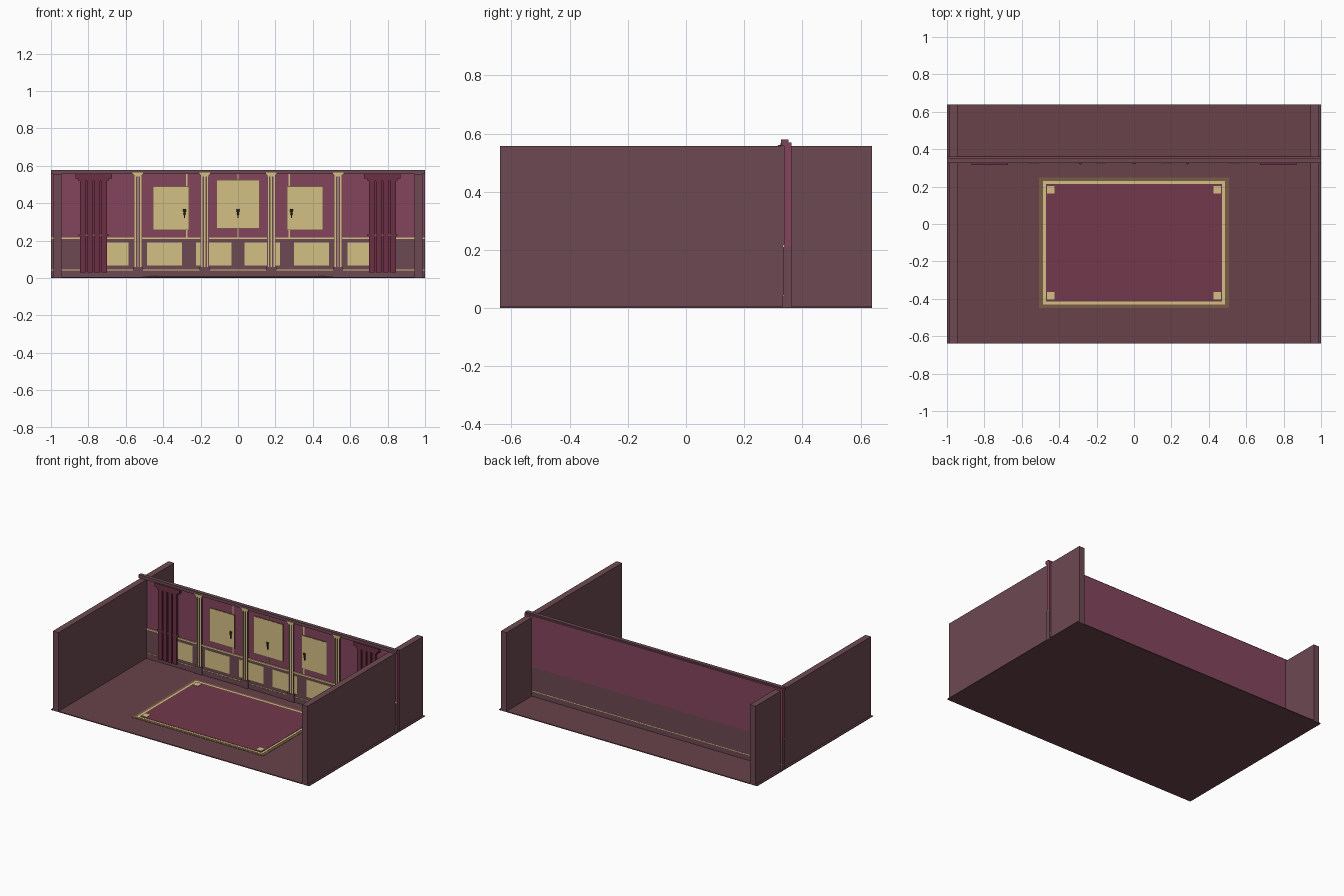
import bpy, bmesh

if "Cube" in bpy.data.objects:
    bpy.data.objects.remove(bpy.data.objects["Cube"])

def mat(name, r, g, b):
    m = bpy.data.materials.new(name)
    m.diffuse_color = (r, g, b, 1)
    m.use_nodes = True
    m.node_tree.nodes["Principled BSDF"].inputs["Base Color"].default_value = m.diffuse_color
    return m

GOLD = mat("gold", .66, .53, .23)
OLIVE = mat("dull_gold", .19, .107, .06)
WOOD = mat("wood", .155, .068, .084)
FLOOR = mat("floor", .14, .055, .068)
RED = mat("wall_red", .23, .059, .107)
RUG = mat("rug_red", .17, .04, .073)
CURTAIN = mat("curtain_red", .147, .03, .059)
DARK = mat("dark_bronze", .08, .05, .04)

def boxes(name, m, *bounds):
    """One object made of boxes given as (x0, x1, y0, y1, z0, z1)."""
    bm = bmesh.new()
    for x0, x1, y0, y1, z0, z1 in bounds:
        vs = bmesh.ops.create_cube(bm, size=1)["verts"]
        for v in vs:
            v.co = (x1 if v.co.x > 0 else x0, y1 if v.co.y > 0 else y0, z1 if v.co.z > 0 else z0)
    me = bpy.data.meshes.new(name)
    bm.to_mesh(me)
    bm.free()
    me.materials.append(m)
    ob = bpy.data.objects.new(name, me)
    bpy.context.collection.objects.link(ob)
    return ob

def slab(name, m, cx, w, y0, y1, z0, z1):
    return boxes(name, m, (cx - w / 2, cx + w / 2, y0, y1, z0, z1))

# floor and side walls
slab("floor", FLOOR, 0, 2, -.64, .64, 0, .006)
for s in (-1, 1):
    slab("side_wall", WOOD, s * .965, .044, -.64, .64, .003, .557)

# back partition: panelled lower half, red upper half, rails and cornice
slab("upper_wall", RED, 0, 2, .337, .362, .21, .57)
slab("wainscot", WOOD, 0, 2, .335, .362, .006, .21)
slab("baseboard", WOOD, 0, 2, .331, .362, .006, .041)
slab("base_trim", GOLD, 0, 2, .332, .3625, .041, .046)
slab("chair_rail", GOLD, 0, 2, .331, .361, .208, .218)
slab("cornice", WOOD, 0, 2, .326, .352, .557, .579)

# wainscot panels
for s in (-1, 1):
    for x in (.13, .393, .68):
        slab("wainscot_panel", GOLD, s * x, .188, .3325, .336, .068, .19)

# wall panels with frame, seam strip and sconce
for px, w, z0, z1, sx, lx in ((-.358, .187, .26, .488, -.286, -.275),
                              (0, .222, .268, .522, 0, 0),
                              (.358, .187, .26, .488, .286, .275)):
    slab("panel_frame", OLIVE, px, w + .008, .3345, .338, z0 - .004, z1 + .004)
    slab("wall_panel", GOLD, px, w, .333, .338, z0, z1)
    slab("seam_strip", GOLD, lx, .008 if lx else .005, .3355, .338, .218, .557)
    sconce = bpy.ops.mesh.primitive_cone_add(vertices=8, radius1=.004, radius2=.009, depth=.034,
                                             location=(sx, .327, .353))
    sconce = bpy.context.object
    sconce.name = "sconce_cup"
    sconce.data.materials.append(DARK)
    slab("sconce_stem", DARK, sx, .006, .324, .335, .322, .345)

# fluted pilasters
for x in (-.535, -.178, .178, .535):
    slab("pilaster_base", WOOD, x, .055, .325, .337, .006, .06)
    slab("pilaster_shaft", WOOD, x, .044, .330, .338, .06, .545)
    boxes("pilaster_flutes", GOLD, *[(x + d - .0035, x + d + .0035, .327, .332, .06, .545)
                                     for d in (-.015, 0, .015)])
    boxes("pilaster_capital", GOLD, (x - .022, x + .022, .326, .338, .543, .552),
          (x - .028, x + .028, .323, .338, .552, .565))

# curtains: pleats, backing, tie band and stepped pelmet
for s in (-1, 1):
    c = s * .772
    boxes("curtain_pleats", CURTAIN, *[(c + d - .0145, c + d + .0145, .319, .332, .03, .535)
                                       for d in (-.057, -.019, .019, .057)])
    slab("curtain_backing", CURTAIN, c, .14, .330, .336, .03, .535)
    slab("curtain_tie", OLIVE, c, .164, .322, .334, .224, .233)
    boxes("curtain_pelmet", CURTAIN, (c - .098, c + .098, .316, .338, .533, .56),
          (c - .08, c + .08, .318, .338, .52, .533))

# rug: fringe, gold border, field and corner squares
def rug_layer(name, m, hx, hy, z):
    boxes(name, m, (-hx, hx, -.1 - hy, -.1 + hy, .005, z))

rug_layer("rug_fringe", OLIVE, .507, .348, .008)
rug_layer("rug_border", GOLD, .487, .331, .010)
rug_layer("rug_field", RUG, .471, .315, .012)
boxes("rug_corners", GOLD, *[(i * .444 - .02, i * .444 + .02, -.1 + j * .284 - .02, -.1 + j * .284 + .02, .01, .014)
                             for i in (-1, 1) for j in (-1, 1)])
